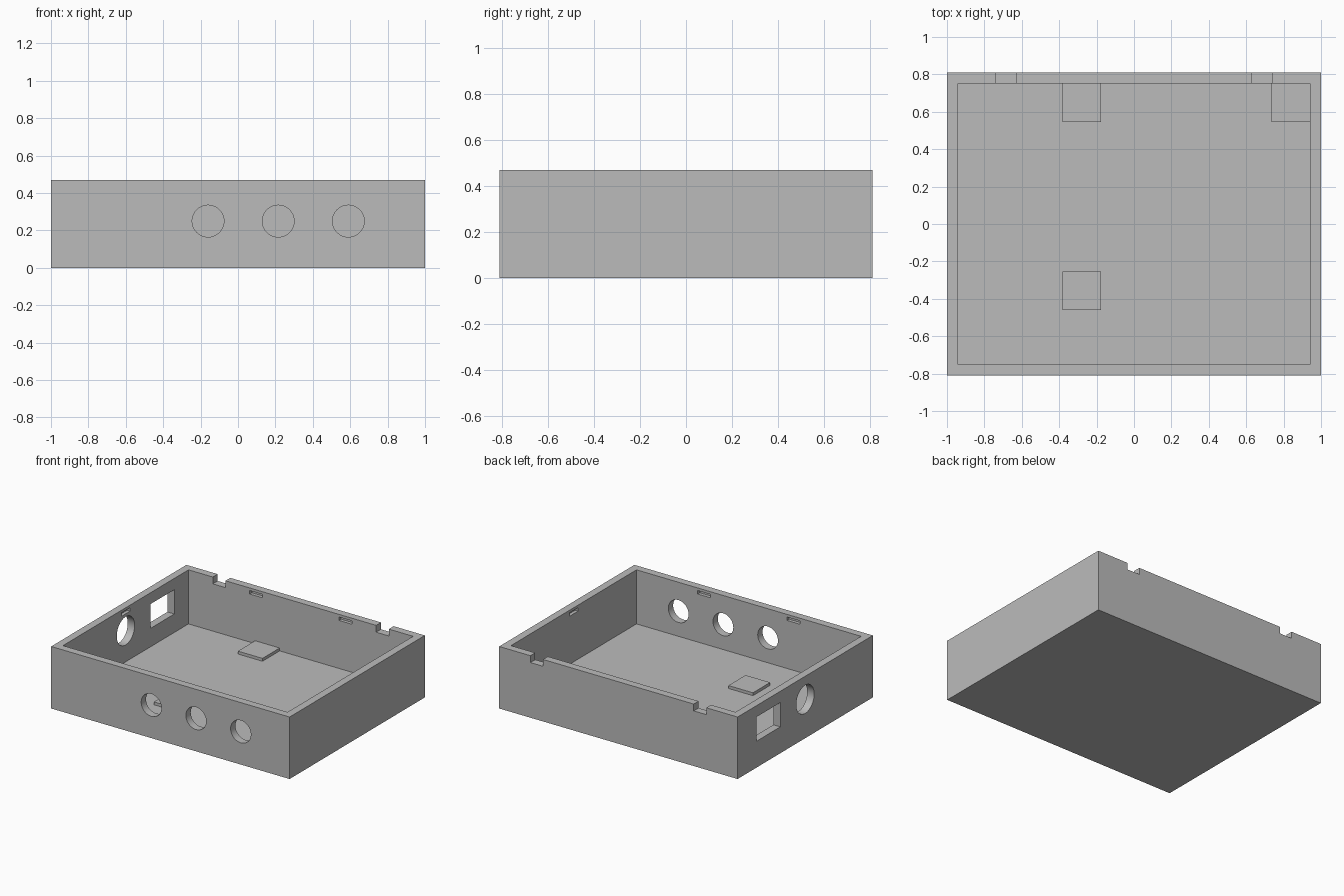
import bpy
import math

if "Cube" in bpy.data.objects:
    bpy.data.objects.remove(bpy.data.objects["Cube"])

W, D, H = 1.0, 0.81, 0.47      # half width, half depth, height
WALL, FLOOR = 0.058, 0.06
IX, IY = W - WALL, D - WALL    # inner half sizes

grey = bpy.data.materials.new("mid grey")
grey.diffuse_color = (0.5, 0.5, 0.5, 1)
grey.use_nodes = True
grey.node_tree.nodes["Principled BSDF"].inputs["Base Color"].default_value = grey.diffuse_color


def box(name, x0, x1, y0, y1, z0, z1):
    bpy.ops.mesh.primitive_cube_add(size=1)
    ob = bpy.context.object
    ob.name = name
    for v in ob.data.vertices:
        v.co.x = x1 if v.co.x > 0 else x0
        v.co.y = y1 if v.co.y > 0 else y0
        v.co.z = z1 if v.co.z > 0 else z0
    ob.data.materials.append(grey)
    return ob


def rod(x, y, z, r, rotation):
    bpy.ops.mesh.primitive_cylinder_add(vertices=64, radius=r, depth=0.2,
                                        location=(x, y, z), rotation=rotation)
    ob = bpy.context.object
    ob.data.materials.append(grey)
    return ob


def cut(target, cutter):
    mod = target.modifiers.new("cut", 'BOOLEAN')
    mod.operation = 'DIFFERENCE'
    mod.solver = 'EXACT'
    mod.object = cutter
    bpy.context.view_layer.objects.active = target
    bpy.ops.object.modifier_apply(modifier=mod.name)
    bpy.data.objects.remove(cutter)


# Open tray
tray = box("tray", -W, W, -D, D, 0, H)
cut(tray, box("cavity", -IX, IX, -IY, IY, FLOOR, H + 0.1))

# Three round holes in the front wall
for x in (-0.16, 0.215, 0.59):
    cut(tray, rod(x, -D, 0.25, 0.085, (math.pi / 2, 0, 0)))

# Round and square openings in the left wall
cut(tray, rod(-W, 0, 0.295, 0.107, (0, math.pi / 2, 0)))
cut(tray, box("window", -W - 0.1, -W + 0.1, 0.298, 0.582, 0.20, 0.384))

# Rim notches in the back wall
for s in (-1, 1):
    x = s * 0.685
    cut(tray, box("notch", x - 0.053, x + 0.053, IY - 0.05, D + 0.05, H - 0.052, H + 0.1))

# Shallow catch slots under the rim, on all inner walls
Z0, Z1, DEEP, HALF = 0.424, 0.45, 0.025, 0.053
for s in (-1, 1):
    for x in (-0.375, 0.375):
        y0, y1 = sorted((s * (IY - 0.05), s * (IY + DEEP)))
        cut(tray, box("slot", x - HALF, x + HALF, y0, y1, Z0, Z1))
    x0, x1 = sorted((s * (IX - 0.05), s * (IX + DEEP)))
    cut(tray, box("slot", x0, x1, -HALF, HALF, Z0, Z1))

# Smooth hole walls, sharp edges
bpy.ops.object.select_all(action='DESELECT')
tray.select_set(True)
bpy.context.view_layer.objects.active = tray
bpy.ops.object.shade_smooth_by_angle(angle=math.radians(30))

# Raised square pads on the floor
for i, (x, y) in enumerate(((-0.28, -0.358), (-0.28, IY - 0.103), (IX - 0.103, IY - 0.103))):
    box(f"floor_pad_{i + 1}", x - 0.103, x + 0.103, y - 0.103, y + 0.103, FLOOR - 0.01, 0.082)
